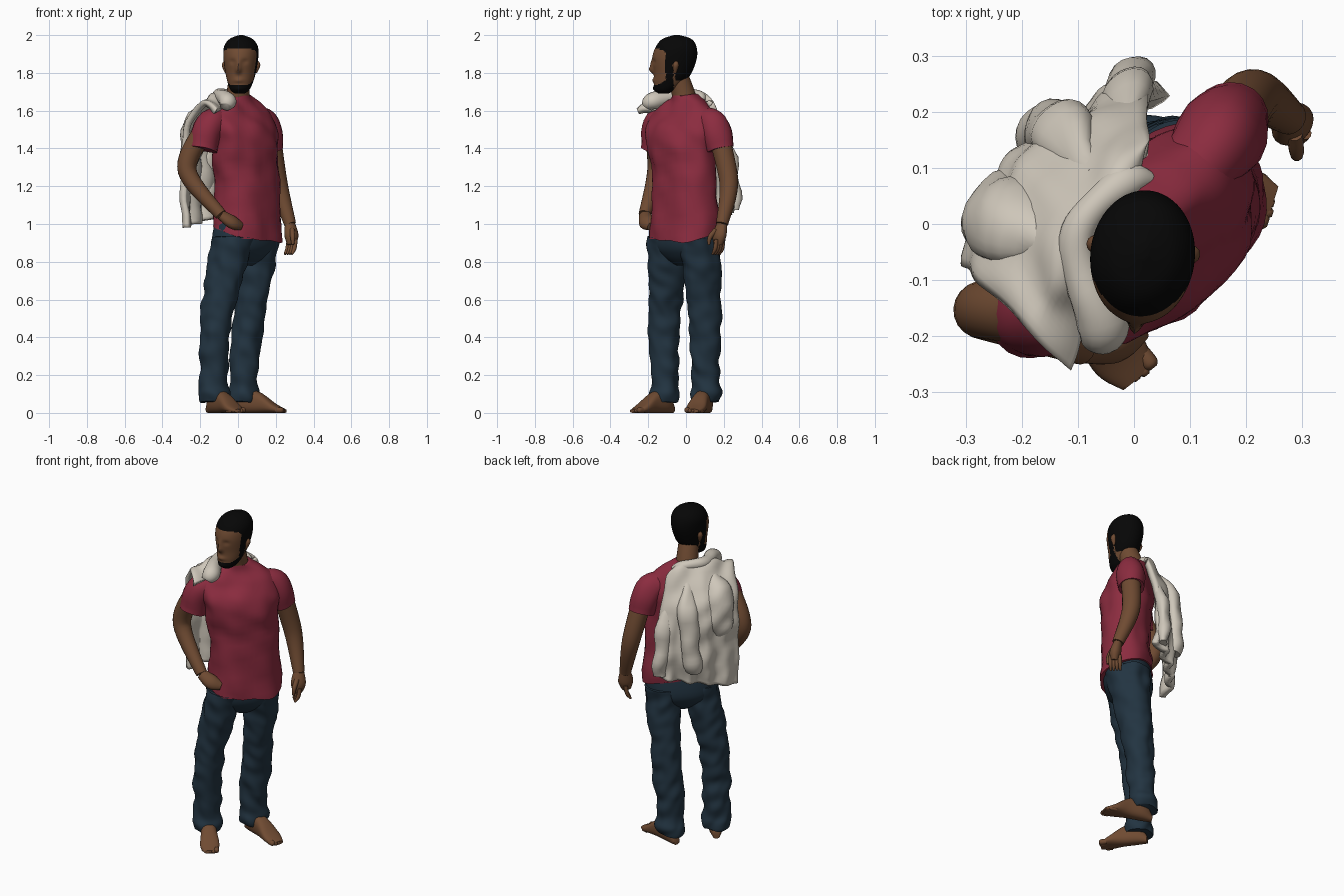
import bpy, bmesh, math
from math import sin, cos, pi, exp, radians
from mathutils import Vector, noise

cube = bpy.data.objects.get("Cube")
if cube:
    bpy.data.objects.remove(cube, do_unlink=True)

TURN = radians(45)  # the body is turned, the head looks ahead
UP = Vector((0, 0, 1))


def material(name, *rgb):
    mat = bpy.data.materials.new(name)
    mat.use_nodes = True
    mat.diffuse_color = (*rgb, 1)
    shader = mat.node_tree.nodes["Principled BSDF"]
    shader.inputs["Base Color"].default_value = (*rgb, 1)
    shader.inputs["Roughness"].default_value = .8
    return mat


SKIN = material("brown skin", .16, .07, .032)
HAIR = material("black hair", .002, .002, .002)
SHIRT = material("crimson cotton", .26, .025, .05)
JEANS = material("dark blue denim", .016, .034, .053)
CLOTH = material("cream cloth", .62, .57, .49)


def mix(start, end, amount):
    return start + (end - start) * amount


def bump(distance, reach):
    return exp(-(distance / reach) ** 2)


def spline(points, steps):
    """Smooth curve through tuples of any length."""
    curve = []
    last = len(points) - 1
    for i in range(last):
        before, start = points[max(i - 1, 0)], points[i]
        end, after = points[i + 1], points[min(i + 2, last)]
        for j in range(steps):
            t = j / steps
            curve.append(tuple(
                b + (c - a) * t / 2 + (a - b * 2.5 + c * 2 - d / 2) * t * t
                + (b * 3 - a - c * 3 + d) * t ** 3 / 2
                for a, b, c, d in zip(before, start, end, after)))
    return curve + [tuple(points[last])]


def surface(name, rows, mat, closed=True, fold=0, freq=10, shape=None, turn=TURN):
    """Join rows of points into a surface, with optional cloth folds."""
    bm = bmesh.new()
    grid = [[bm.verts.new(point) for point in row] for row in rows]
    count = len(rows[0])
    for lower, upper in zip(grid, grid[1:]):
        for j in range(count if closed else count - 1):
            k = (j + 1) % count
            bm.faces.new((lower[j], upper[j], upper[k], lower[k]))
    if closed:
        bm.faces.new(grid[0])
        bm.faces.new(grid[-1])
        bmesh.ops.recalc_face_normals(bm, faces=bm.faces)
    bm.normal_update()
    for vert in bm.verts:
        if fold:
            slanted = vert.co * freq + UP * vert.co.x * freq / 2
            vert.co += vert.normal * fold * noise.noise(slanted)
        if shape:
            shape(vert.co)
    mesh = bpy.data.meshes.new(name)
    bm.to_mesh(mesh)
    bm.free()
    mesh.materials.append(mat)
    mesh.shade_smooth()
    mesh.set_sharp_from_angle(angle=radians(60))
    part = bpy.data.objects.new(name, mesh)
    bpy.context.collection.objects.link(part)
    part.rotation_euler.z = turn
    return part


def ring(center, across, along, count=32, power=1):
    def square(value):
        return math.copysign(abs(value) ** power, value)
    angles = [2 * pi * i / count for i in range(count)]
    return [center + across * square(cos(a)) + along * square(sin(a)) for a in angles]


def loft(name, rings, mat, steps=6, count=48, power=1, **options):
    """Level rings: x, y, z, half width, half depth."""
    rows = [ring(Vector((x, y, z)), Vector((wide, 0, 0)), Vector((0, deep, 0)), count, power)
            for x, y, z, wide, deep in spline(rings, steps)]
    return surface(name, rows, mat, **options)


def tube(name, path, radii, mat, flat=1, steps=6, count=20, **options):
    """Round rings across a path of x, y, z points."""
    path = spline([(*point, radius) for point, radius in zip(path, radii)], steps)
    centers = [Vector(point[:3]) for point in path]
    rows, side = [], Vector((1, 0, 0))
    for i, center in enumerate(centers):
        ahead = (centers[min(i + 1, len(path) - 1)] - centers[max(i - 1, 0)]).normalized()
        side = (side - ahead * side.dot(ahead)).normalized()
        radius = path[i][-1]
        rows.append(ring(center, side * radius, ahead.cross(side) * radius * flat, count))
    return surface(name, rows, mat, **options)


# Shirt, its hem lower at the front left
def hem_shape(co):
    loose = max(0, 1.12 - co.z) / .2
    co.z += loose * (.3 * (co.y + .12) - .06 * co.x)


loft("shirt_body", [
    (.03, -.04, .93, .207, .145), (.03, -.04, 1.2, .193, .133), (.01, -.04, 1.4, .2, .14),
    (0, -.03, 1.5, .22, .135), (0, -.01, 1.58, .21, .1), (0, 0, 1.64, .14, .08),
    (-.01, 0, 1.68, .07, .07)], SHIRT, power=.9, fold=.018, shape=hem_shape)
for side, sign in (("left", 1), ("right", -1)):
    tube("shirt_sleeve_" + side, [(sign * .12, -.01, 1.565), (sign * .21, 0, 1.52), (sign * .25, .01, 1.395)],
         (.06, .079, .073), SHIRT, fold=.01)

# Trousers: legs widen toward the hip and bunch up at the hem
loft("trouser_seat", [(.02, -.03, .78, .04, .04), (.02, -.03, .83, .14, .1),
                      (.02, -.03, .9, .195, .135), (.03, -.04, 1.06, .185, .125)], JEANS, power=.9)


def trouser_leg(side, hem, knee, hip):
    rings = []
    for x, y, z in spline((hem, knee, hip), 12):
        cuff = .012 * bump(z - .1, .035)
        rings.append((x, y, z, .066 + z * .036 + cuff, .07 + z * z * .065 + cuff))
    loft("trouser_leg_" + side, rings, JEANS, steps=3, fold=.016, freq=13)


trouser_leg("right", (-.17, .01, .06), (-.16, 0, .5), (-.08, -.04, .93))
trouser_leg("left", (.09, .06, .06), (.11, .03, .5), (.13, -.03, .93))


# Bare feet, with a row of toes
def foot(side, inner, heel, toe):
    heel, toe = Vector((*heel, 0)), Vector((*toe, 0))
    step = toe - heel
    ahead = step.normalized()
    across = ahead.cross(UP) * inner
    rows = []
    for place, wide, high in spline([(0, .02, .04), (.2, .04, .12), (.5, .045, .11),
                                     (.8, .053, .05), (1, .033, .02)], 6):
        middle = UP * high / 2
        rows.append(ring(heel + step * place + middle, across * wide, middle, power=.8))
    surface("foot_" + side, rows, SKIN)
    for i in range(5):
        radius = .011 if i else .015
        back = .005 + .025 * ((i - 1) / 3) ** 2
        center = toe + across * mix(.034, -.036, i / 4) - ahead * back + UP * radius
        tube(f"toe_{side}_{i + 1}", (center - ahead * .03, center, center + ahead * .01),
             (radius, radius, radius / 2), SKIN, count=10)


foot("right", -1, (-.16, .06), (-.19, -.2))
foot("left", 1, (.07, .1), (.2, -.15))


# Arms: the left hangs, the right rests its hand at the pocket
def arm(side, shoulder, elbow, wrist, knuckles, fingertips):
    tube("arm_" + side, (shoulder, elbow, wrist), (.056, .05, .032), SKIN, steps=10)
    tube("hand_" + side, (wrist, knuckles, fingertips), (.031, .042, .026), SKIN, flat=.75)


arm("left", (.24, 0, 1.48), (.31, .01, 1.22), (.33, -.06, 1), (.325, -.075, .94), (.32, -.08, .89))
arm("right", (-.25, .02, 1.48), (-.3, .08, 1.28), (-.22, -.09, 1.05), (-.17, -.125, 1.01), (-.12, -.14, .99))
for i in range(4):
    y = mix(-.102, -.05, i / 3)
    tube(f"finger_left_{i + 1}", [(.33, y, .92), (.32, y, .87), (.3, y, .84)],
         (.011, .011, .006), SKIN, count=10)
tube("thumb_left", [(.315, -.09, .97), (.295, -.115, .93), (.29, -.12, .89)],
     (.014, .013, .007), SKIN, count=10)

# Neck
tube("neck", [(-.01, 0, 1.62), (-.01, -.01, 1.69), (-.03, -.05, 1.82)], (.075, .062, .055), SKIN)


# Head, with nose, eye sockets, lips and chin pressed out of the face
def face_shape(co):
    if co.y < 0:
        side, z = abs(co.x), co.z
        co.y -= .022 * bump(side, .014) * bump(z - 1.815, .018)
        co.y -= .012 * bump(side, .012) * bump(z - 1.845, .025)
        co.y += .008 * bump(side - .034, .016) * bump(z - 1.86, .012)
        co.y -= .009 * bump(side, .025) * (bump(z - 1.76, .012) + bump(z - 1.715, .014))


head = loft("head", [
    (0, -.06, 1.69, .025, .025), (0, -.05, 1.71, .05, .055), (0, -.03, 1.75, .067, .08),
    (0, -.01, 1.8, .08, .1), (0, 0, 1.88, .092, .118), (0, .008, 1.94, .089, .107),
    (0, .012, 1.98, .06, .076), (0, .012, 2, .01, .015)],
    SKIN, steps=9, count=72, shape=face_shape, turn=0)
head.location = (.015, -.06, 0)
head.rotation_euler.z = radians(-6)
head.data.materials.append(HAIR)
for face in head.data.polygons:
    x, y, z = face.center
    cap = z > 1.93 - .3 * max(0, y + .09) or (y > -.03 and z > 1.84) or (y > .01 and z > 1.76)
    sideburn = -.04 < y < 0 and z > 1.73
    beard = y < 0 and z < 1.735 + .6 * max(0, y + .085)
    face.material_index = int(cap or sideburn or beard)
for side, sign in (("left", 1), ("right", -1)):
    ear = tube("ear_" + side, [(sign * .078, .01, 1.8), (sign * .086, .015, 1.84), (sign * .084, .02, 1.86)],
               (.007, .016, .008), SKIN, count=12, turn=0)
    ear.location, ear.rotation_euler = head.location, head.rotation_euler

# Jacket slung over the right shoulder: hanging lines, fullest at mid back, joined into a sheet
sheet = []
COLUMNS = 40
for i in range(COLUMNS + 1):
    a = i / COLUMNS
    bulge = sin(pi * a) ** .7
    front, ridge = mix(-.1, .07, a), mix(.01, .09, a)
    line = spline([(front, mix(1.6, 1.65, a)), (ridge + .02 * bulge, 1.64 + .06 * bulge),
                   (.13 + .085 * bulge, 1.5), (.16 + .075 * bulge, 1.25),
                   (.16 + .05 * bulge, mix(.98, 1.06, a))], 9)
    column = []
    for j, (y, z) in enumerate(line):
        t = j / (len(line) - 1)
        pleat = .02 * max(0, t - .3) * sin(a * 27 + t * 4)
        column.append(Vector((mix(-.265, mix(.08, .21, t ** .7), a), y + pleat, z)))
    sheet.append(column)
jacket = surface("jacket_back", sheet, CLOTH, closed=False, fold=.02)
thick = jacket.modifiers.new("thickness", "SOLIDIFY")
thick.thickness = .035
thick.offset = -1

# Jacket collar, loose sleeve and heavy folds
tube("jacket_collar", [(-.19, -.1, 1.62), (-.16, -.08, 1.655), (-.1, .04, 1.685), (-.03, .07, 1.685),
                       (.05, .06, 1.67), (.08, .03, 1.65)],
     (.03, .045, .035, .03, .025, .012), CLOTH, fold=.012)
tube("jacket_sleeve", [(.01, .11, 1.63), (.03, .21, 1.45), (.01, .23, 1.2), (0, .22, 1.11)],
     (.025, .055, .052, .04), CLOTH, flat=.8, fold=.02)
tube("jacket_shoulder_fold", [(-.13, .07, 1.64), (-.155, .16, 1.54), (-.155, .195, 1.38), (-.15, .19, 1.28)],
     (.03, .075, .07, .025), CLOTH, flat=.7, fold=.02)
tube("jacket_side_fold", [(.1, .13, 1.53), (.16, .18, 1.3), (.18, .18, 1.07)],
     (.02, .045, .035), CLOTH, flat=.7, fold=.02)
